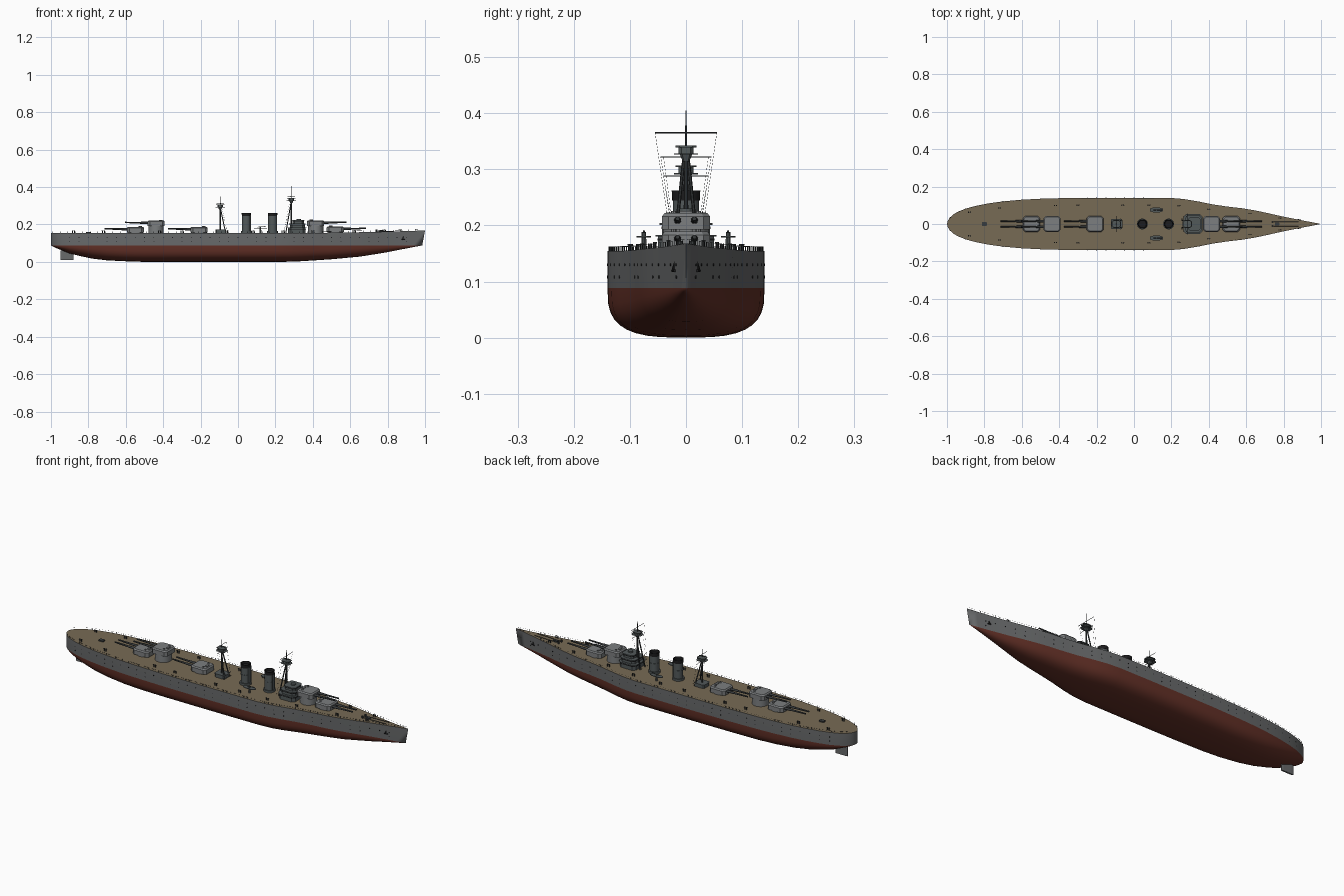
import bpy, bmesh, math
from mathutils import Vector

if "Cube" in bpy.data.objects:
    bpy.data.objects.remove(bpy.data.objects["Cube"])

def mat(name, r, g, b):
    m = bpy.data.materials.new(name)
    m.diffuse_color = (r, g, b, 1)
    m.use_nodes = True
    m.node_tree.nodes["Principled BSDF"].inputs["Base Color"].default_value = m.diffuse_color
    return m

HULL = mat("hull grey", .14, .145, .148)
RED = mat("antifouling red", .125, .03, .02)
DECK = mat("teak deck", .185, .145, .09)
LIGHT = mat("turret grey", .2, .21, .215)
DARK = mat("dark steel", .04, .045, .047)
TEAL = mat("bridge grey", .085, .1, .102)
BLACK = mat("soot black", .012, .012, .013)

def finish(name, bm, *mats, smooth=True):
    bmesh.ops.recalc_face_normals(bm, faces=bm.faces)
    me = bpy.data.meshes.new(name)
    bm.to_mesh(me)
    bm.free()
    o = bpy.data.objects.new(name, me)
    bpy.context.collection.objects.link(o)
    for m in mats:
        me.materials.append(m)
    if smooth:
        bpy.ops.object.select_all(action='DESELECT')
        o.select_set(True)
        bpy.context.view_layer.objects.active = o
        bpy.ops.object.shade_smooth_by_angle(angle=math.radians(35))
    return o

def rod(bm, a, b, r, r2=None, n=8):
    """Cylinder or cone from a to b."""
    a, b = Vector(a), Vector(b)
    new = bmesh.ops.create_cone(bm, cap_ends=True, segments=n, radius1=r,
                                radius2=r if r2 is None else r2, depth=(b - a).length)['verts']
    q = Vector((0, 0, 1)).rotation_difference(b - a)
    for v in new:
        v.co = q @ v.co + (a + b) / 2

def slab(bm, x, y, z0, z1, hx, hy, c=.3, taper=1.0):
    """Box with chamfered corners, optionally narrower at the top."""
    k = 1 - c
    out = [(1, -k), (1, k), (k, 1), (-k, 1), (-1, k), (-1, -k), (-k, -1), (k, -1)]
    lo = [bm.verts.new((x + u * hx, y + v * hy, z0)) for u, v in out]
    hi = [bm.verts.new((x + u * hx * taper, y + v * hy * taper, z1)) for u, v in out]
    bm.faces.new(lo[::-1])
    bm.faces.new(hi)
    for i in range(8):
        j = (i + 1) % 8
        bm.faces.new((lo[i], lo[j], hi[j], hi[i]))

def interp(table, x):
    for (x0, a), (x1, b) in zip(table, table[1:]):
        if x <= x1:
            return a + (b - a) * (x - x0) / (x1 - x0)
    return table[-1][1]

# Hull: half-beam and keel height along the length
BEAM = [(-1, 0), (-.995, .018), (-.985, .034), (-.965, .052), (-.94, .066), (-.9, .082), (-.85, .096),
        (-.78, .11), (-.7, .121), (-.6, .13), (-.5, .135), (-.35, .139), (-.2, .14), (0, .14), (.2, .139),
        (.27, .133), (.34, .121), (.42, .105), (.5, .093), (.58, .084), (.65, .072), (.72, .057),
        (.8, .039), (.88, .023), (.95, .0095), (1, 0)]
KEEL = [(-1, .088), (-.985, .08), (-.965, .071), (-.9, .045), (-.8, .02), (-.7, .008), (-.55, .001),
        (-.5, 0), (.25, 0), (.35, .004), (.5, .014), (.65, .028), (.8, .051), (.9, .07), (1, .088)]
WL = .088
beam = lambda x: interp(BEAM, x)
deck_z = lambda x: .154 + .014 * max(0, (x - .2) / .8) ** 2

bm = bmesh.new()
rings = []
for x, b in BEAM:
    bow, stern = max(0, (x - .3) / .7), max(0, (-x - .6) / .4)
    p = .65 + .3 * bow + .25 * stern
    xs = x - .015 * max(0, (x - .7) / .3)
    half = [(x, b, deck_z(x))]
    for i in range(10):
        t = math.pi / 2 * i / 9
        half.append((xs, b * (1 - .1 * bow) * abs(math.cos(t)) ** p if i < 9 else 0,
                     WL - (WL - interp(KEEL, x)) * math.sin(t) ** p))
    ring = half + [(a, -y, z) for a, y, z in half[-2::-1]]
    rings.append([bm.verts.new(c) for c in ring])
n = len(rings[0])
for r, s in zip(rings, rings[1:]):
    for i in range(n):
        j = (i + 1) % n
        f = bm.faces.new((r[i], r[j], s[j], s[i]))
        f.material_index = 2 if j == 0 else 0 if i in (0, n - 2) else 1
bmesh.ops.remove_doubles(bm, verts=bm.verts, dist=1e-5)
bmesh.ops.dissolve_degenerate(bm, dist=1e-6, edges=bm.edges)
finish("hull", bm, HULL, RED, DECK)

# Rudder
bm = bmesh.new()
slab(bm, -.915, 0, .01, .06, .035, .004)
finish("rudder", bm, HULL, smooth=False)

# Deck railing, portholes and anchors
rail, ports = bmesh.new(), bmesh.new()
for s in (-1, 1):
    xs = [-.99 + .02 * i for i in range(100)]
    pts = [Vector((x, s * beam(x) * .985, deck_z(x))) for x in xs]
    for p, q in zip(pts, pts[1:]):
        rod(rail, p, p + Vector((0, 0, .0085)), .0006, n=4)
        rod(rail, p + Vector((0, 0, .008)), q + Vector((0, 0, .008)), .0003, n=3)
    for i in range(37):
        x = -.9 + .05 * i
        for z, ok in ((.13, True), (.108, i % 4 < 2)):
            if ok:
                y = beam(x) * (1 - .1 * max(0, (x - .3) / .7) * (deck_z(x) - z) / .07)
                rod(ports, (x, s * (y - .003), z), (x, s * (y + .0008), z), .0024)
    rod(ports, (.885, s * .018, .135), (.88, s * .0235, .118), .003)
    rod(ports, (.875, s * .024, .119), (.893, s * .02, .119), .0025)
finish("railing", rail, DARK, smooth=False)
finish("portholes_and_anchors", ports, BLACK, smooth=False)

# Twin-gun turrets: centre x, raised height, facing direction
for name, x, lift, d in (("turret_fore_low", .52, 0, 1), ("turret_fore_high", .415, .034, 1),
                         ("turret_mid", -.208, 0, -1), ("turret_aft_high", -.438, .034, -1),
                         ("turret_aft_low", -.548, 0, -1)):
    z = deck_z(x) + lift
    bm = bmesh.new()
    rod(bm, (x, 0, .14), (x, 0, z + .005), .041, n=32)
    finish(name + "_barbette", bm, LIGHT)
    bm = bmesh.new()
    slab(bm, x, 0, z + .004, z + .027, .046, .043, .28)
    slab(bm, x, 0, z + .027, z + .033, .046, .043, .28, .88)
    for s in (-1, 1):
        rod(bm, (x - d * .02, s * .022, z + .03), (x - d * .02, s * .022, z + .037), .005)
    slab(bm, x - d * .028, 0, z + .03, z + .037, .006, .012)
    finish(name + "_house", bm, LIGHT, smooth=False)
    bm = bmesh.new()
    for s in (-1, 1):
        rod(bm, (x + d * .03, s * .015, z + .02), (x + d * .085, s * .015, z + .021), .0068, .0055, 12)
        rod(bm, (x + d * .085, s * .015, z + .021), (x + d * .165, s * .015, z + .023), .0048, .0036, 12)
    finish(name + "_guns", bm, DARK)

# Bridge tiers with overhanging wings and dark window strips
bm, win = bmesh.new(), bmesh.new()
for x, hx, hy, z0, z1 in ((.315, .047, .05, .15, .182), (.318, .04, .043, .182, .203), (.322, .03, .032, .203, .222)):
    slab(bm, x, 0, z0, z1, hx, hy, .3)
    slab(bm, x, 0, z1 - .002, z1 + .001, hx + .004, hy + .004, .3)
    slab(win, x, 0, z1 - .009, z1 - .005, hx + .0008, hy + .0008, .3)
rod(bm, (.325, 0, .222), (.325, 0, .23), .012, n=12)
finish("bridge", bm, TEAL, smooth=False)
finish("bridge_windows", win, BLACK, smooth=False)

# Funnels with open black caps and side pipes
for name, x in (("funnel_fore", .185), ("funnel_aft", .045)):
    bm = bmesh.new()
    rod(bm, (x, 0, .15), (x, 0, .165), .029, n=24)
    rod(bm, (x, 0, .165), (x, 0, .246), .0235, n=24)
    rod(bm, (x, 0, .205), (x, 0, .208), .0245, n=24)
    for s in (-1, 1):
        rod(bm, (x + .022, s * .012, .15), (x + .022, s * .012, .25), .0025)
    finish(name, bm, TEAL)
    bm = bmesh.new()
    prof = [(0, .25), (.02, .25), (.022, .262), (.0255, .262), (.0245, .244), (.0235, .244)]
    vs = [bm.verts.new((x + r, 0, z)) for r, z in prof]
    es = [bm.edges.new(e) for e in zip(vs, vs[1:])]
    bmesh.ops.spin(bm, geom=vs + es, cent=(x, 0, 0), axis=(0, 0, 1), angle=2 * math.pi, steps=24)
    bmesh.ops.remove_doubles(bm, verts=bm.verts, dist=1e-5)
    finish(name + "_cap", bm, BLACK)

# Tripod masts with fighting tops, yards and rigging
for name, x, top, plat, lean, yards in (
        ("foremast", .285, .405, .326, -1, ((.365, .055), (.322, .045))),
        ("mainmast", -.095, .35, .291, 1, ((.322, .04), (.288, .04)))):
    bm = bmesh.new()
    rod(bm, (x, 0, .15), (x, 0, plat), .0045, .0035)
    rod(bm, (x, 0, plat), (x, 0, top), .002, .001, 6)
    for s in (-1, 1):
        rod(bm, (x + lean * .03, s * .022, .15), (x, s * .003, plat), .003, n=6)
    for z, w in yards:
        rod(bm, (x, -w, z), (x, w, z), .0011, n=6)
        for s in (-1, 1):
            rod(bm, (x, s * w, z), (x + lean * .04, s * w * .45, .16), .0003, n=3)
    rod(bm, (x - .02, 0, plat + .022), (x + .02, 0, plat + .022), .001, n=6)
    finish(name, bm, DARK)
    bm = bmesh.new()
    slab(bm, x, 0, plat, plat + .002, .026, .021, .4)
    slab(bm, x, 0, plat + .002, plat + .013, .015, .013, .4)
    slab(bm, x, 0, plat + .013, plat + .016, .022, .019, .4)
    slab(bm, x, 0, plat - .012, plat, .006, .006, .4, 1.8)
    finish(name + "_top", bm, TEAL, smooth=False)

# Deckhouse under the aft mast
bm = bmesh.new()
slab(bm, -.093, 0, .15, .172, .028, .024, .2)
slab(bm, -.093, 0, .172, .174, .031, .027, .2)
finish("aft_deckhouse", bm, TEAL, smooth=False)

# Oval platforms with light guns beside the funnels
bm = bmesh.new()
for s in (-1, 1):
    y = s * .075
    rod(bm, (.12, y, .15), (.12, y, .178), .006, .004, 10)
    slab(bm, .12, y, .178, .181, .034, .013, .5)
    rod(bm, (.12, y, .181), (.12, y, .188), .004, n=8)
    rod(bm, (.105, y, .186), (.15, y, .19), .0016, n=6)
finish("side_gun_platforms", bm, TEAL)

# Deck fittings: bollards, hatches and capstans
bm = bmesh.new()
for x in (-.88, -.72, -.42, -.3, -.06, .08, .24, .4, .62, .78):
    for s in (-1, 1):
        for dx in (-.005, .005):
            y, z = s * beam(x) * .72, deck_z(x)
            rod(bm, (x + dx, y, z - .003), (x + dx, y, z + .011), .0026)
            rod(bm, (x + dx, y, z + .01), (x + dx, y, z + .013), .0036)
for s in (-1, 1):
    rod(bm, (.74, s * .011, .155), (.74, s * .011, .172), .005, n=10)
    rod(bm, (.74, s * .011, .163), (.88, s * .012, .166), .0013, n=4)
slab(bm, .765, 0, .155, .168, .012, .007, .2)
slab(bm, -.8, 0, .15, .16, .014, .01, .2)
finish("deck_fittings", bm, DARK)
